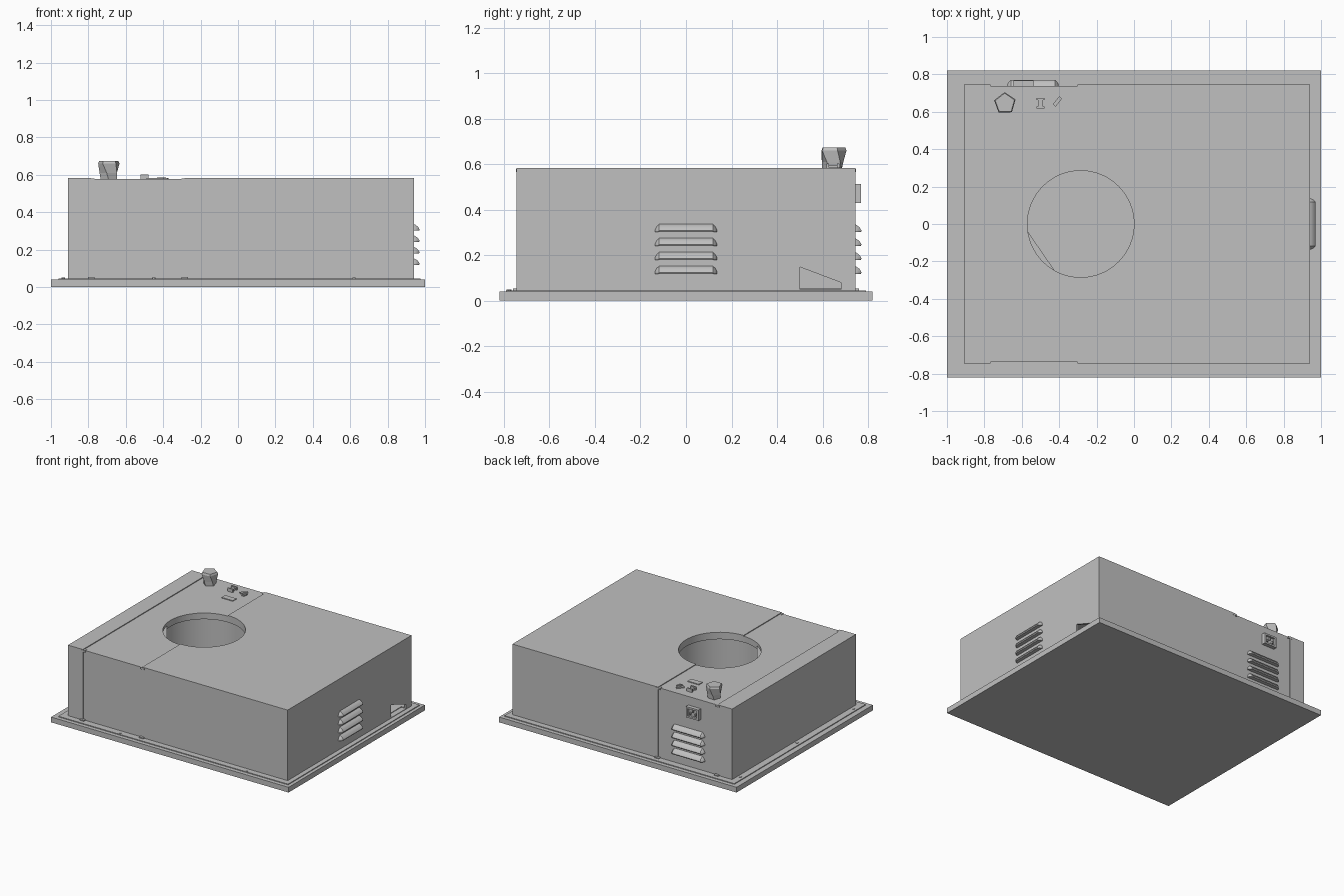
import bpy, bmesh, math
from mathutils import Matrix, Vector

cube = bpy.data.objects.get("Cube")
if cube:
    bpy.data.objects.remove(cube, do_unlink=True)


def material(name, v):
    m = bpy.data.materials.new(name)
    m.use_nodes = True
    m.diffuse_color = (v, v, v, 1)
    m.node_tree.nodes["Principled BSDF"].inputs["Base Color"].default_value = (v, v, v, 1)
    return m


STEEL = material("galvanised grey", 0.53)


def finish(name, bm):
    bmesh.ops.recalc_face_normals(bm, faces=bm.faces)
    me = bpy.data.meshes.new(name)
    bm.to_mesh(me)
    bm.free()
    me.materials.append(STEEL)
    ob = bpy.data.objects.new(name, me)
    bpy.context.collection.objects.link(ob)
    return ob


def loft(name, rings, capped=True):
    """Skin a list of equal-length point rings."""
    bm = bmesh.new()
    vs = [[bm.verts.new(p) for p in r] for r in rings]
    n = len(vs[0])
    for a, b in zip(vs, vs[1:]):
        for i in range(n):
            j = (i + 1) % n
            bm.faces.new((a[i], a[j], b[j], b[i]))
    if capped:
        bm.faces.new(vs[0])
        bm.faces.new(vs[-1])
    return finish(name, bm)


def box(name, x0, x1, y0, y1, z0, z1):
    ring = [(x0, y0), (x1, y0), (x1, y1), (x0, y1)]
    return loft(name, [[(x, y, z) for x, y in ring] for z in (z0, z1)])


def circle(cx, cy, r, z, n, turn=0.0):
    return [(cx + r * math.cos(turn + math.tau * i / n),
             cy + r * math.sin(turn + math.tau * i / n), z) for i in range(n)]


def cut(target, cutter):
    mod = target.modifiers.new("cut", "BOOLEAN")
    mod.operation = "DIFFERENCE"
    mod.solver = "EXACT"
    mod.object = cutter
    bpy.context.view_layer.objects.active = target
    bpy.ops.object.modifier_apply(modifier=mod.name)
    bpy.data.objects.remove(cutter, do_unlink=True)


def smooth(ob):
    bpy.ops.object.select_all(action="DESELECT")
    ob.select_set(True)
    bpy.context.view_layer.objects.active = ob
    bpy.ops.object.shade_smooth_by_angle(angle=math.radians(35))


# Base flange with the thin foot of the housing on top
box("base_flange", -1, 1, -0.82, 0.82, 0, 0.04)
box("housing_foot", -0.96, 0.975, -0.79, 0.79, 0.04, 0.046)

# Housing: rectangular sections along x, with a slightly recessed middle panel
STEP = 0.006
sections = [(-0.91, 0), (-0.785, 0), (-0.785, STEP), (-0.285, STEP), (-0.285, 0), (0.94, 0)]
rings = []
for x, d in sections:
    w, h = 0.745 - d, 0.583 - d
    rings.append([(x, -w, 0.046), (x, w, 0.046), (x, w, h), (x, -w, h)])
housing = loft("housing", rings)
cut(housing, box("inner_cutter", -0.895, 0.925, -0.725, 0.725, 0.055, 0.56))

# Round top opening
HX, HR = -0.285, 0.285
cut(housing, loft("hole_cutter", [circle(HX, 0, HR, z, 64) for z in (0.4, 0.7)]))

# Sloped cable opening low in the right wall
slot = [(0.5, 0.05), (0.68, 0.05), (0.68, 0.08), (0.5, 0.148)]
cut(housing, loft("slot_cutter", [[(x, y, z) for y, z in slot] for x in (0.9, 1.0)]))

# Rim, scroll wall and corner plate inside the opening
smooth(loft("opening_rim", [circle(HX, 0, HR, z, 64) for z in (0.53, 0.575)], False))
smooth(loft("scroll_wall", [circle(HX, 0, 0.33, z, 48) for z in (0.055, 0.52)], False))
chord = [(-0.575, -0.03), (-0.6, -0.03), (-0.6, -0.3), (-0.42, -0.3), (-0.42, -0.255)]
loft("corner_plate", [[(x, y, z) for x, y in chord] for z in (0.548, 0.556)])

# Pressed louvers: hood section swept along the slot, tapering at the ends
HOOD = [(0, 0), (0.03, 0), (0.033, 0.007), (0.024, 0.022), (0.01, 0.032), (0, 0.036)]
SWEEP = [(-1, 0.25), (-0.94, 0.7), (-0.86, 1), (0.86, 1), (0.94, 0.7), (1, 0.25)]


def louver(name, origin, out, along, z):
    o, u, a = Vector(origin), Vector(out), Vector(along)
    rings = []
    for t, s in SWEEP:
        rings.append([o + u * (p * s - 0.002) + a * (t * 0.137) + Vector((0, 0, z + q * s))
                      for p, q in HOOD])
    smooth(loft(name, rings))


for i in range(4):
    z = 0.118 + i * 0.061
    louver(f"right_louver_{i + 1}", (0.94, 0, 0), (1, 0, 0), (0, 1, 0), z)
    louver(f"back_louver_{i + 1}", (-0.54, 0.74, 0), (0, 1, 0), (1, 0, 0), z)

# Power socket on the back: frame, recess and pins
socket = box("socket_frame", -0.643, -0.537, 0.73, 0.768, 0.43, 0.512)
cut(socket, box("socket_cutter", -0.628, -0.552, 0.752, 0.8, 0.443, 0.499))
for i in range(3):
    x = -0.59 + (i - 1) * 0.022
    z = 0.471 + (0.012 if i == 1 else -0.008)
    box(f"socket_pin_{i + 1}", x - 0.004, x + 0.004, 0.75, 0.766, z - 0.008, z + 0.008)

# Five-sided flared knob on its stem
KX, KY = -0.69, 0.645
loft("knob", [circle(KX, KY, r, z, 5, t) for r, z, t in
              ((0.046, 0.575, 0.9), (0.05, 0.61, 0.7), (0.06, 0.66, 0.35), (0.054, 0.674, 0.35))])

# Small top fittings
box("spool_core", -0.514, -0.486, 0.625, 0.665, 0.57, 0.594)
for i, y in enumerate((0.618, 0.664)):
    box(f"spool_end_{i + 1}", -0.522, -0.478, y, y + 0.01, 0.57, 0.602)
loft("angled_clip", [[(-0.434, 0.64, z), (-0.4, 0.683, z), (-0.385, 0.67, z), (-0.419, 0.627, z)]
                     for z in (0.57, 0.586)])
loft("small_clip", [[(-0.4, 0.612, z), (-0.372, 0.648, z), (-0.378, 0.612, z)]
                    for z in (0.57, 0.584)])
box("label_plate", -0.49, -0.395, 0.502, 0.545, 0.57, 0.583)

# Locating tabs at the panel joints
for x in (-0.785, -0.285):
    for s in (-1, 1):
        y0, y1 = sorted((s * 0.72, s * 0.747))
        box("joint_tab", x - 0.018, x + 0.018, y0, y1, 0.565, 0.579)
        y0, y1 = sorted((s * 0.735, s * 0.76))
        box("foot_tab", x - 0.018, x + 0.018, y0, y1, 0.044, 0.053)

# Flange screws
for x, y in ((-0.935, 0.68), (-0.935, 0), (-0.935, -0.68), (0.62, -0.78), (-0.45, -0.775)):
    loft("flange_screw", [circle(x, y, 0.009, z, 8) for z in (0.038, 0.05)])
